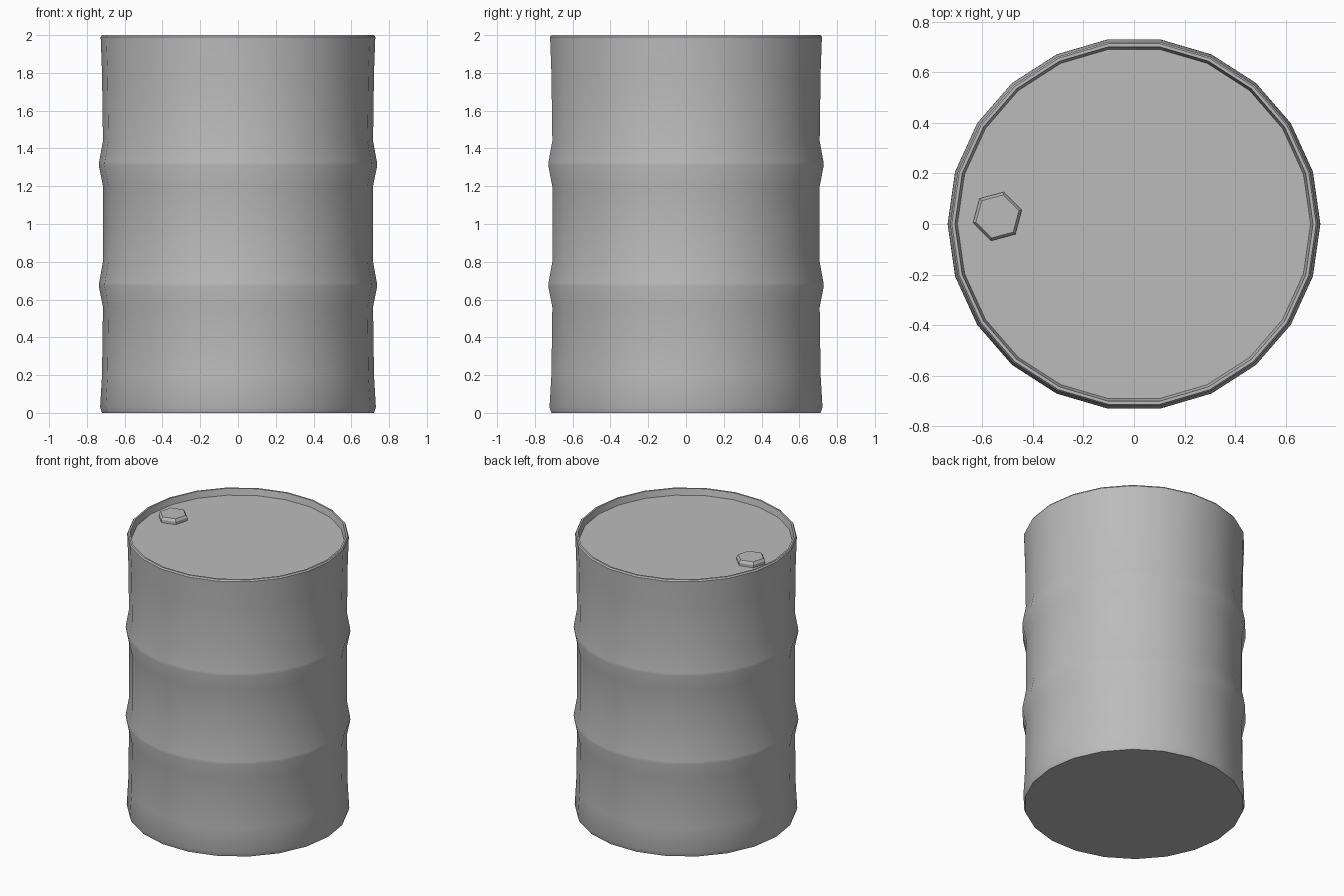
import bpy, bmesh, math

old = bpy.data.objects.get("Cube")
if old:
    bpy.data.objects.remove(old, do_unlink=True)

grey = bpy.data.materials.new("light grey metal")
grey.use_nodes = True
colour = (0.5, 0.5, 0.5, 1)
grey.diffuse_color = colour
grey.node_tree.nodes["Principled BSDF"].inputs["Base Color"].default_value = colour


def lathe(name, profile, sides, centre=(0, 0), turn=0.0, smooth=True):
    """Spin (radius, height) pairs around z and cap both ends."""
    bm = bmesh.new()
    rings = []
    for r, z in profile:
        rings.append([bm.verts.new((centre[0] + r * math.cos(turn + math.tau * i / sides),
                                    centre[1] + r * math.sin(turn + math.tau * i / sides), z))
                      for i in range(sides)])
    for low, high in zip(rings, rings[1:]):
        for i in range(sides):
            j = (i + 1) % sides
            bm.faces.new((low[i], low[j], high[j], high[i]))
    bm.faces.new(rings[0][::-1])
    bm.faces.new(rings[-1])
    bmesh.ops.recalc_face_normals(bm, faces=bm.faces)
    mesh = bpy.data.meshes.new(name)
    bm.to_mesh(mesh)
    bm.free()
    obj = bpy.data.objects.new(name, mesh)
    bpy.context.collection.objects.link(obj)
    mesh.materials.append(grey)
    if smooth:
        bpy.ops.object.select_all(action='DESELECT')
        obj.select_set(True)
        bpy.context.view_layer.objects.active = obj
        bpy.ops.object.shade_smooth_by_angle(angle=math.radians(35))
    return obj


# Barrel wall with flared ends and two rolling ridges
wall = [(0.72, 0.0), (0.73, 0.03), (0.72, 0.2)]
for ridge in (0.68, 1.32):
    wall += [(0.715, ridge - 0.12), (0.737, ridge - 0.01),
             (0.735, ridge + 0.01), (0.715, ridge + 0.12)]
wall += [(0.72, 1.8), (0.727, 1.99), (0.72, 2.0)]
# Rim lip stepping down to the recessed lid
lid = [(0.708, 2.0), (0.698, 1.955)]
lathe("barrel_body", wall + lid, 22)

# Bung cap on the lid
lathe("bung_cap", [(0.1, 1.95), (0.1, 1.975), (0.088, 1.992)], 6,
      centre=(-0.54, 0.03), turn=math.radians(15), smooth=False)
